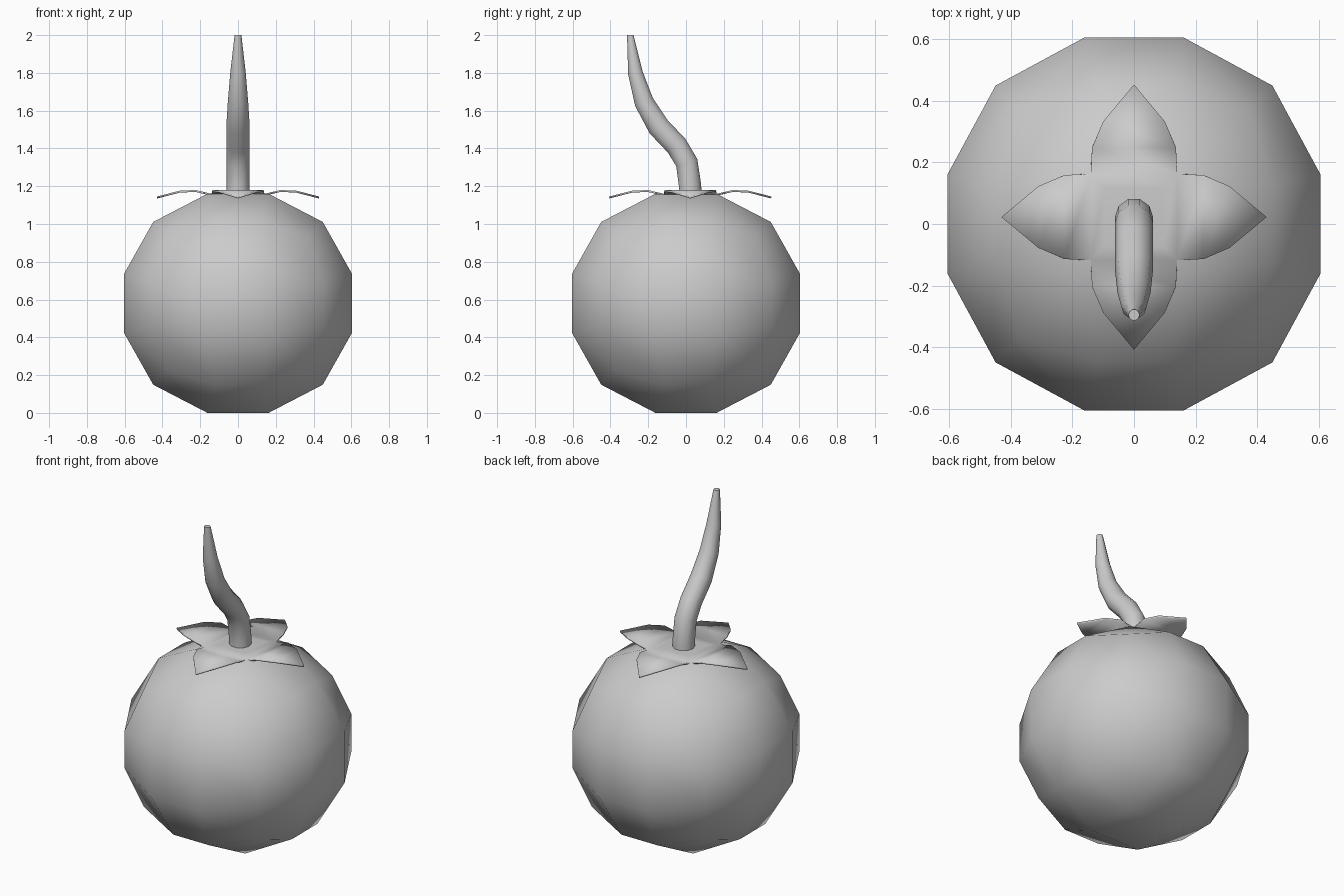
import bpy, bmesh, math
from mathutils import Vector

if "Cube" in bpy.data.objects:
    bpy.data.objects.remove(bpy.data.objects["Cube"])


def make_object(name, bm):
    bmesh.ops.recalc_face_normals(bm, faces=bm.faces)
    for f in bm.faces:
        f.smooth = True
    mesh = bpy.data.meshes.new(name)
    bm.to_mesh(mesh)
    bm.free()
    obj = bpy.data.objects.new(name, mesh)
    bpy.context.collection.objects.link(obj)
    return obj


def smooth_by_angle(obj, degrees):
    bpy.ops.object.select_all(action='DESELECT')
    obj.select_set(True)
    bpy.context.view_layer.objects.active = obj
    bpy.ops.object.shade_smooth_by_angle(angle=math.radians(degrees))


# Fruit body: cube with 3x3 faces per side, rounded to a slightly squat ball
bm = bmesh.new()
bmesh.ops.create_cube(bm, size=2)
bmesh.ops.subdivide_edges(bm, edges=bm.edges[:], cuts=2, use_grid_fill=True)
for v in bm.verts:
    d = Vector([math.tan(c * math.pi / 4) for c in v.co]).normalized() * 0.646
    v.co = (d.x, d.y, d.z * 0.96 + 0.58)
make_object("fruit_body", bm)

# Leafy cap: centre square plus four pointed leaves, thickened
CY = 0.0225
rows = [(0.095, 0.095, 1.166), (0.14, 0.138, 1.160),
        (0.225, 0.136, 1.180), (0.31, 0.10, 1.176)]  # distance, half width, z
bm = bmesh.new()
for k in range(4):
    a = k * math.pi / 2

    def vert(r, w, z):
        return bm.verts.new((r * math.cos(a) - w * math.sin(a),
                             r * math.sin(a) + w * math.cos(a) + CY, z))

    pairs = [(vert(r, -w, z), vert(r, w, z)) for r, w, z in rows]
    pairs[1][0].co = vert(0.14, -0.14, 1.160).co
    pairs[1][1].co = vert(0.14, 0.14, 1.160).co
    for (p, q), (s, t) in zip(pairs, pairs[1:]):
        bm.faces.new((p, s, t, q))
    tip = vert(0.43, 0, 1.145)
    bm.faces.new((pairs[-1][0], tip, pairs[-1][1]))
bmesh.ops.delete(bm, geom=[v for v in bm.verts if not v.link_faces], context='VERTS')
bmesh.ops.remove_doubles(bm, verts=bm.verts, dist=0.004)
bmesh.ops.holes_fill(bm, edges=[e for e in bm.edges if e.is_boundary], sides=4)
cap = make_object("leaf_cap", bm)
if cap.data.polygons[0].normal.z < 0:
    cap.data.flip_normals()
solid = cap.modifiers.new("thickness", 'SOLIDIFY')
solid.thickness = 0.01
solid.offset = -1
smooth_by_angle(cap, 40)

# Stem: tapered tube swept along a curved path in the y-z plane
path = [(0.022, 1.14, 0.062), (0.022, 1.20, 0.062), (0.004, 1.325, 0.062),
        (-0.05, 1.415, 0.062), (-0.145, 1.515, 0.062), (-0.222, 1.645, 0.054),
        (-0.268, 1.80, 0.041), (-0.295, 2.0, 0.018)]  # y, z, radius
SIDES = 10
bm = bmesh.new()
rings = []
for i, (y, z, r) in enumerate(path):
    p, n = path[max(i - 1, 0)], path[min(i + 1, len(path) - 1)]
    t = Vector((0, n[0] - p[0], n[1] - p[1])).normalized()
    if i in (0, len(path) - 1):
        t = Vector((0, 0, 1))
    side = Vector((0, t.z, -t.y))
    ring = []
    for s in range(SIDES):
        a = 2 * math.pi * s / SIDES
        ring.append(bm.verts.new(Vector((r * math.cos(a), y, z)) + side * r * math.sin(a)))
    rings.append(ring)
for lo, hi in zip(rings, rings[1:]):
    for s in range(SIDES):
        e = (s + 1) % SIDES
        bm.faces.new((lo[s], lo[e], hi[e], hi[s]))
bm.faces.new(rings[0])
bm.faces.new(rings[-1])
smooth_by_angle(make_object("stem", bm), 50)
